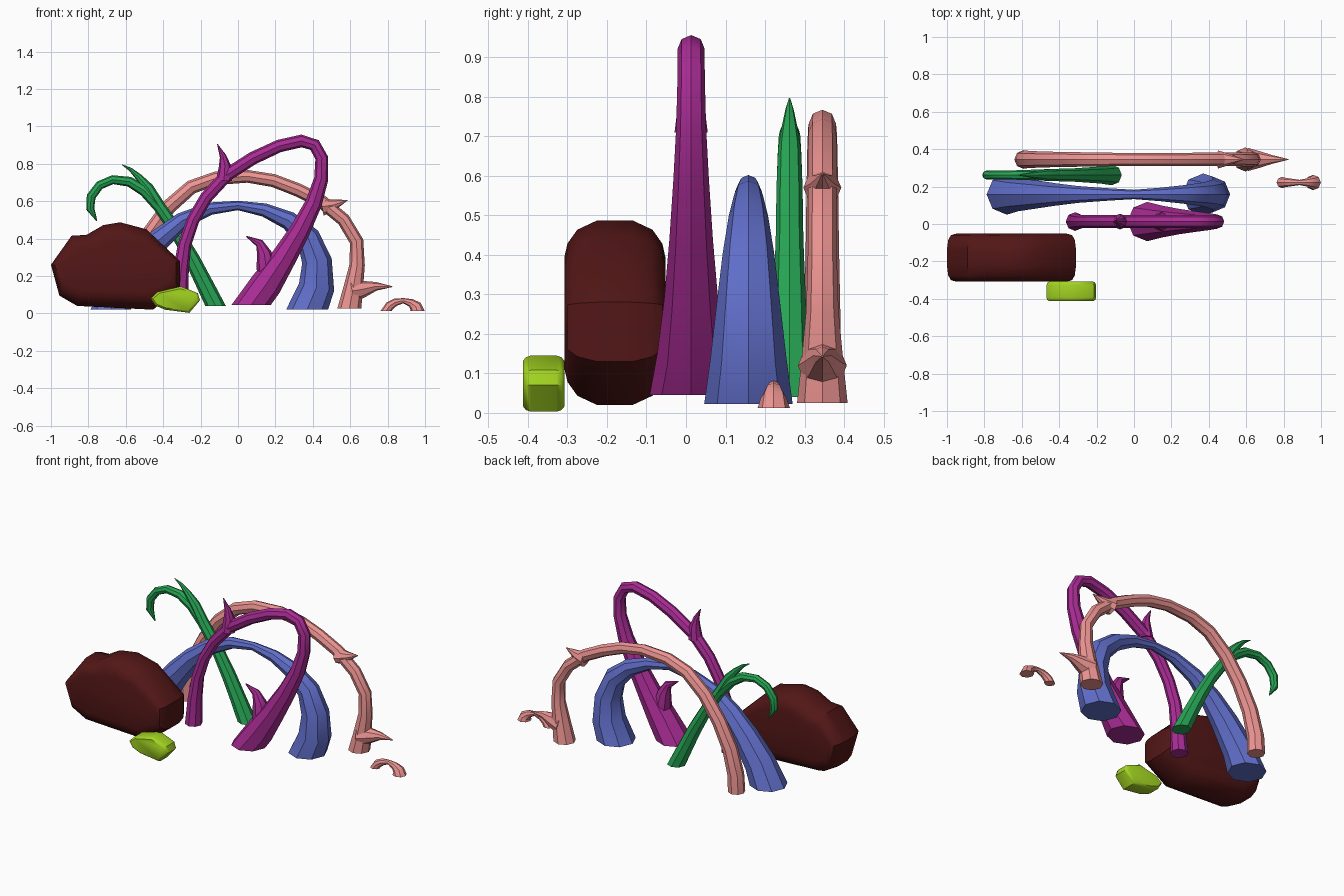
import bpy, bmesh, math
from mathutils import Vector


def material(name, rgb):
    m = bpy.data.materials.new(name)
    m.diffuse_color = (*rgb, 1)
    return m


PURPLE = material("purple", (0.40, 0.025, 0.30))
BLUE = material("blue", (0.12, 0.16, 0.60))
PINK = material("pink", (0.85, 0.30, 0.29))
GREEN = material("green", (0.02, 0.38, 0.09))
BROWN = material("brown", (0.085, 0.008, 0.008))
LIME = material("lime", (0.36, 0.65, 0.015))


def finish(bm, name, mat):
    bmesh.ops.recalc_face_normals(bm, faces=bm.faces)
    me = bpy.data.meshes.new(name)
    bm.to_mesh(me)
    bm.free()
    me.materials.append(mat)
    ob = bpy.data.objects.new(name, me)
    bpy.context.collection.objects.link(ob)
    bpy.context.view_layer.objects.active = ob
    ob.select_set(True)
    bpy.ops.object.shade_smooth_by_angle(angle=math.radians(40))
    ob.select_set(False)


def tube(name, mat, y, path, flat_start=True, flat_end=True, sides=8):
    """Tapered tube through (x, z, radius) points in the plane at y."""
    bm = bmesh.new()
    rings = []
    n = len(path)
    for i, (x, z, r) in enumerate(path):
        a, b = path[max(i - 1, 0)], path[min(i + 1, n - 1)]
        t = Vector((b[0] - a[0], 0, b[1] - a[1])).normalized()
        if (i == 0 and flat_start) or (i == n - 1 and flat_end):
            t = Vector((0, 0, 1 if i == 0 else -1))
        side = Vector((t.z, 0, -t.x))
        rings.append([bm.verts.new(Vector((x, y, z)) + r * (
            side * math.cos(k * math.tau / sides)
            + Vector((0, 1, 0)) * math.sin(k * math.tau / sides)))
            for k in range(sides)])
    for p, q in zip(rings, rings[1:]):
        for k in range(sides):
            j = (k + 1) % sides
            bm.faces.new((p[k], p[j], q[j], q[k]))
    bm.faces.new(rings[0])
    bm.faces.new(rings[-1])
    finish(bm, name, mat)


def thorn(name, mat, y, path):
    tube(name, mat, y, path, False, False)


def rock(name, mat, y, outline, layers):
    """Front outline stacked along y; layers are (offset, x scale, z scale)."""
    bm = bmesh.new()
    xs, zs = zip(*outline)
    cx, cz = (min(xs) + max(xs)) / 2, (min(zs) + max(zs)) / 2
    full = [(-o, a, b) for o, a, b in reversed(layers)] + layers
    rings = [[bm.verts.new((cx + (x - cx) * a, y + o, cz + (z - cz) * b))
              for x, z in outline] for o, a, b in full]
    n = len(outline)
    for p, q in zip(rings, rings[1:]):
        for k in range(n):
            j = (k + 1) % n
            bm.faces.new((p[k], p[j], q[j], q[k]))
    bm.faces.new(rings[0])
    bm.faces.new(rings[-1])
    finish(bm, name, mat)


# Tall purple arch with two thorns
tube("purple_arch", PURPLE, 0.013, [
    (0.07, 0.045, 0.105), (0.15, 0.155, 0.085), (0.24, 0.29, 0.068),
    (0.33, 0.44, 0.055), (0.405, 0.59, 0.045), (0.445, 0.72, 0.038),
    (0.448, 0.83, 0.035), (0.41, 0.90, 0.034), (0.34, 0.922, 0.034),
    (0.22, 0.895, 0.034), (0.08, 0.83, 0.035), (-0.06, 0.74, 0.035),
    (-0.17, 0.62, 0.034), (-0.24, 0.50, 0.034), (-0.285, 0.37, 0.036),
    (-0.305, 0.23, 0.042), (-0.315, 0.07, 0.05)])
thorn("purple_low_thorn", PURPLE, 0.013, [
    (0.175, 0.15, 0.06), (0.15, 0.25, 0.052), (0.14, 0.32, 0.04),
    (0.115, 0.375, 0.023), (0.045, 0.412, 0.003)])
thorn("purple_high_thorn", PURPLE, 0.013, [
    (-0.075, 0.71, 0.042), (-0.07, 0.79, 0.032), (-0.08, 0.84, 0.018),
    (-0.11, 0.905, 0.002)])

# Thick blue arch
tube("blue_arch", BLUE, 0.158, [
    (0.37, 0.022, 0.112), (0.42, 0.14, 0.096), (0.422, 0.28, 0.08),
    (0.375, 0.405, 0.065), (0.27, 0.497, 0.05), (0.14, 0.553, 0.036),
    (0.0, 0.577, 0.025), (-0.15, 0.56, 0.034), (-0.3, 0.495, 0.045),
    (-0.42, 0.395, 0.06), (-0.52, 0.28, 0.075), (-0.62, 0.14, 0.09),
    (-0.68, 0.022, 0.108)])

# Wide pink arch with two thorns
tube("pink_arch", PINK, 0.345, [
    (0.595, 0.025, 0.064), (0.617, 0.14, 0.052), (0.637, 0.26, 0.041),
    (0.634, 0.385, 0.037), (0.565, 0.50, 0.036), (0.45, 0.595, 0.036),
    (0.32, 0.66, 0.036), (0.19, 0.71, 0.035), (0.05, 0.733, 0.034),
    (-0.12, 0.722, 0.036), (-0.25, 0.675, 0.038), (-0.37, 0.57, 0.04),
    (-0.47, 0.43, 0.042), (-0.545, 0.28, 0.045), (-0.585, 0.13, 0.048),
    (-0.59, 0.025, 0.05)])
thorn("pink_low_thorn", PINK, 0.345, [
    (0.61, 0.12, 0.062), (0.67, 0.13, 0.045), (0.74, 0.145, 0.023),
    (0.825, 0.143, 0.002)])
thorn("pink_high_thorn", PINK, 0.345, [
    (0.45, 0.57, 0.048), (0.51, 0.58, 0.03), (0.585, 0.605, 0.002)])

# Small pink arch on the ground
tube("small_pink_arch", PINK, 0.222, [
    (0.792, 0.013, 0.03), (0.81, 0.04, 0.025), (0.843, 0.06, 0.02),
    (0.885, 0.068, 0.014), (0.925, 0.056, 0.022), (0.95, 0.037, 0.033),
    (0.958, 0.012, 0.041)])

# Green curling tendril with a branch
tube("green_tendril", GREEN, 0.262, [
    (-0.12, 0.04, 0.055), (-0.175, 0.15, 0.046), (-0.245, 0.29, 0.041),
    (-0.33, 0.44, 0.035), (-0.42, 0.57, 0.033), (-0.5, 0.655, 0.03),
    (-0.58, 0.704, 0.027), (-0.67, 0.715, 0.024), (-0.74, 0.685, 0.024),
    (-0.785, 0.625, 0.025), (-0.79, 0.56, 0.022), (-0.755, 0.495, 0.003)],
    flat_end=False)
thorn("green_branch", GREEN, 0.262, [
    (-0.42, 0.57, 0.033), (-0.48, 0.67, 0.029), (-0.53, 0.728, 0.019),
    (-0.575, 0.77, 0.01), (-0.62, 0.795, 0.002)])

# Rounded rocks
rock("large_rock", BROWN, -0.18, [
    (-1.0, 0.26), (-0.89, 0.415), (-0.81, 0.42), (-0.72, 0.472),
    (-0.63, 0.487), (-0.49, 0.45), (-0.31, 0.28), (-0.31, 0.13),
    (-0.455, 0.02), (-0.86, 0.04), (-0.955, 0.095)],
    [(0.045, 1, 1), (0.095, 0.98, 0.9), (0.12, 0.94, 0.75), (0.128, 0.86, 0.6)])
rock("small_rock", LIME, -0.36, [
    (-0.468, 0.08), (-0.43, 0.115), (-0.305, 0.145), (-0.215, 0.108),
    (-0.203, 0.07), (-0.26, 0.003), (-0.39, 0.02), (-0.445, 0.043)],
    [(0.033, 1, 1), (0.045, 0.97, 0.94), (0.052, 0.9, 0.82)])
